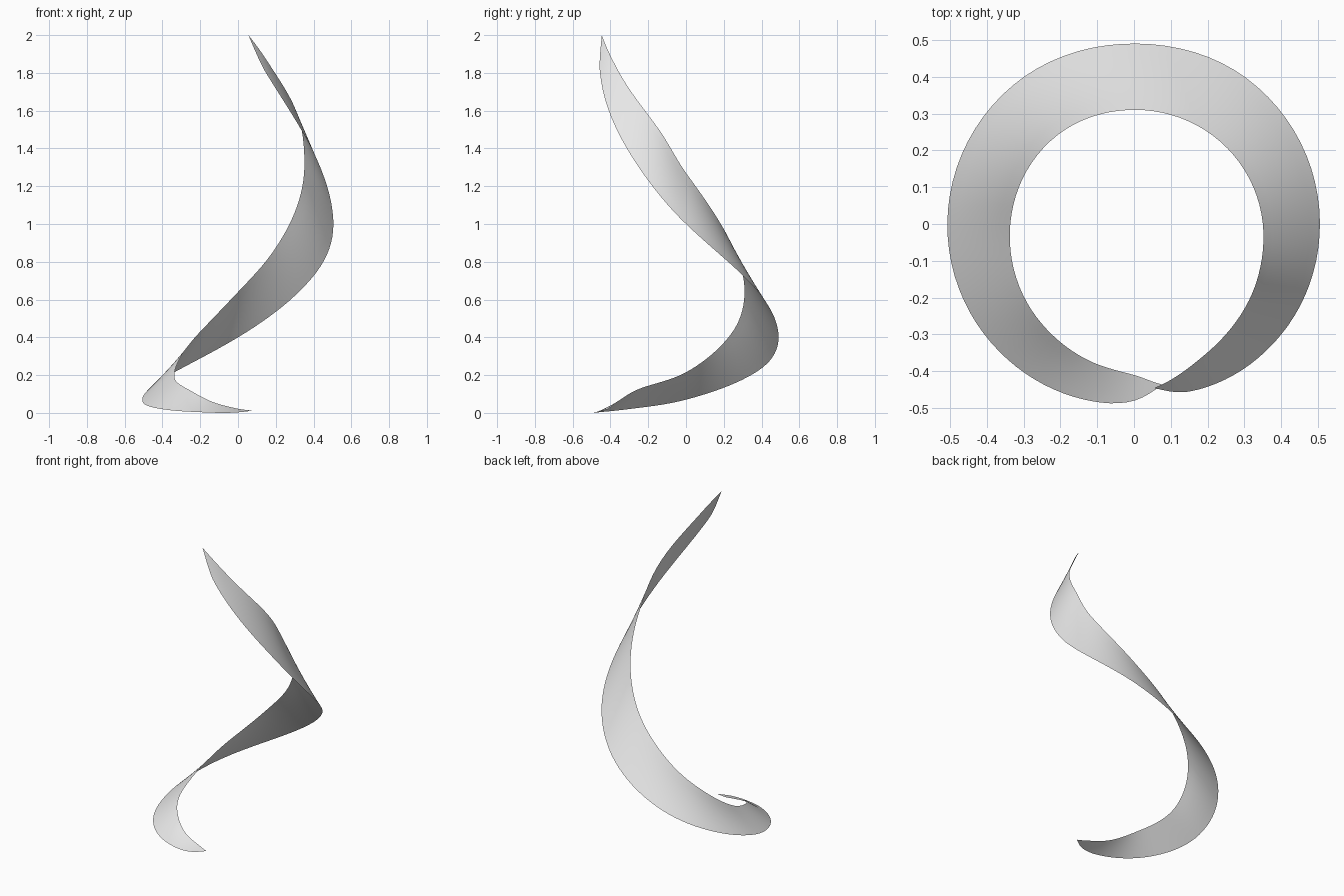
import bpy, bmesh, math

cube = bpy.data.objects.get("Cube")
if cube:
    bpy.data.objects.remove(cube)

# Edge guides: (degrees clockwise from the front, radius, height)
OUTER = [(-10, .443, .012), (0, .48, .003), (12, .494, 0), (53, .505, .02),
         (90, .507, .07), (139, .5, .22), (180, .49, .40), (217, .5, .62),
         (270, .505, 1.0), (307, .5, 1.38), (342, .479, 1.8), (353, .449, 2.0)]
INNER = [(-10, .443, .012), (0, .41, .022), (19, .39, .055), (44, .368, .12),
         (90, .336, .215), (141, .318, .43), (180, .31, .64), (218, .32, .87),
         (270, .35, 1.27), (293, .366, 1.5), (331, .403, 1.8), (353, .449, 2.0)]
STEPS, ACROSS = 96, 6


def smooth_at(points, a):
    """Cubic interpolation of radius and height at angle a."""
    last = len(points) - 1

    def slope(i, k):
        p, q = points[max(i - 1, 0)], points[min(i + 1, last)]
        return (q[k] - p[k]) / (q[0] - p[0])

    i = max(j for j in range(last) if points[j][0] <= a or j == 0)
    p, q = points[i], points[i + 1]
    h = q[0] - p[0]
    t = (a - p[0]) / h
    s = 1 - t
    return [p[k] * s * s * (1 + 2 * t) + q[k] * t * t * (1 + 2 * s)
            + h * t * s * (slope(i, k) * s - slope(i + 1, k) * t) for k in (1, 2)]


# Ribbon: a ruled band between the two edges, meeting in a point at both ends
bm = bmesh.new()
rows = []
start, end = OUTER[0][0], OUTER[-1][0]
for n in range(STEPS + 1):
    u = n / STEPS
    u = 0.6 * u + 0.4 * (1 - math.cos(math.pi * u)) / 2   # finer near the tips
    a = start + (end - start) * u
    (r0, z0), (r1, z1) = smooth_at(OUTER, a), smooth_at(INNER, a)
    rad = math.radians(a)
    row = []
    for k in range(ACROSS + 1):
        f = k / ACROSS
        r, z = r0 + (r1 - r0) * f, z0 + (z1 - z0) * f
        row.append(bm.verts.new((-r * math.sin(rad), -r * math.cos(rad), max(z, 0))))
    rows.append(row)
for a, b in zip(rows, rows[1:]):
    for k in range(ACROSS):
        bm.faces.new((a[k], a[k + 1], b[k + 1], b[k]))
bmesh.ops.remove_doubles(bm, verts=bm.verts, dist=0.0005)
bm.normal_update()
if sum(f.normal.z for f in bm.faces) < 0:
    bmesh.ops.reverse_faces(bm, faces=bm.faces)
for f in bm.faces:
    f.smooth = True

mesh = bpy.data.meshes.new("twisted_ribbon")
bm.to_mesh(mesh)
bm.free()
ribbon = bpy.data.objects.new("twisted_ribbon", mesh)
bpy.context.collection.objects.link(ribbon)

# Light grey material
grey = bpy.data.materials.new("light_grey")
grey.use_nodes = True
colour = (0.8, 0.8, 0.8, 1)
grey.diffuse_color = colour
grey.node_tree.nodes["Principled BSDF"].inputs["Base Color"].default_value = colour
mesh.materials.append(grey)
